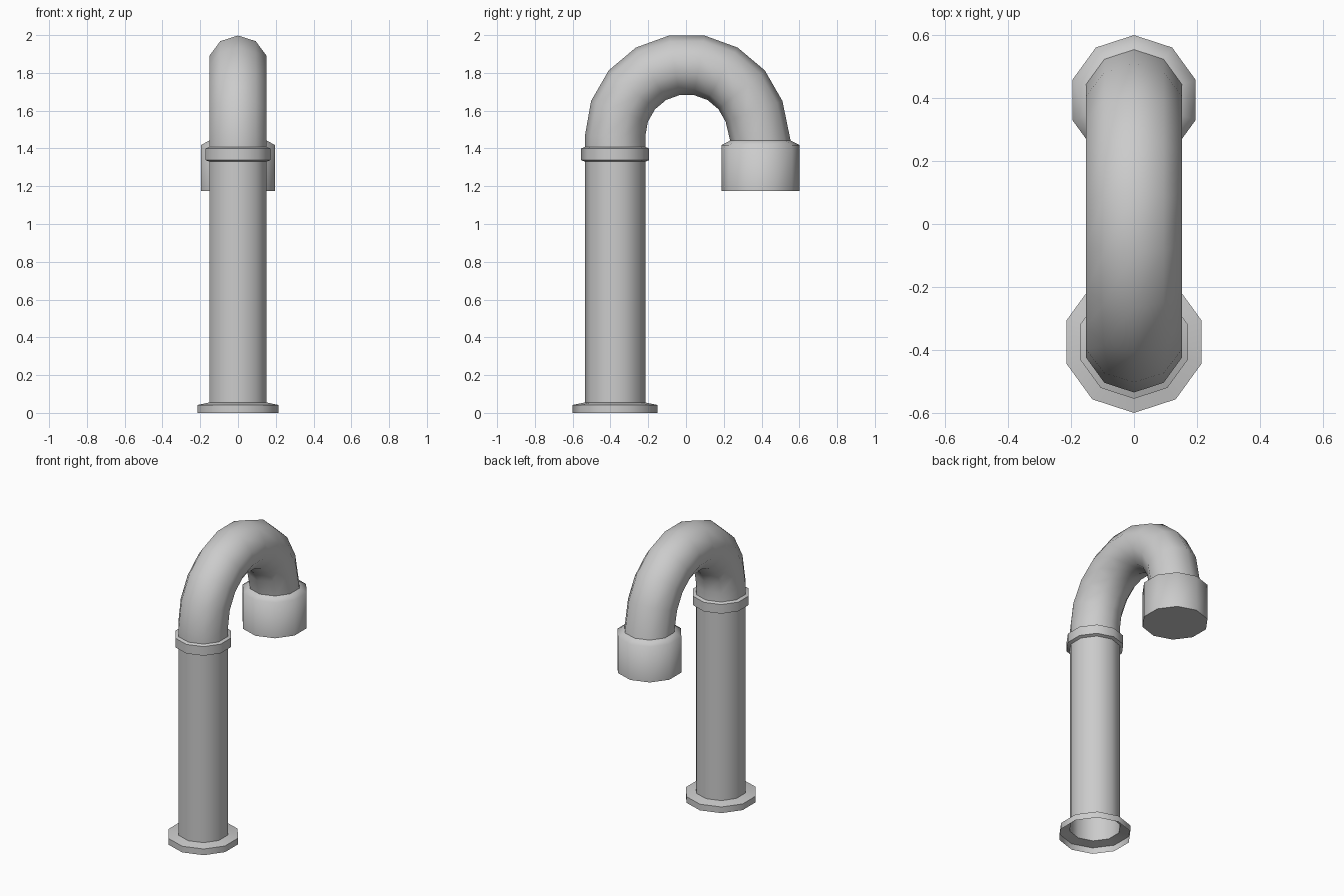
import bpy
import bmesh
import math
from mathutils import Vector

SIDES = 10
COLUMN_Y = -0.375
NOZZLE_Y = 0.394
PIPE_R = 0.16

cube = bpy.data.objects.get("Cube")
if cube:
    bpy.data.objects.remove(cube, do_unlink=True)

# Single painted metal colour
metal = bpy.data.materials.new("grey metal")
metal.use_nodes = True
grey = (0.6, 0.6, 0.6, 1.0)
metal.diffuse_color = grey
metal.node_tree.nodes["Principled BSDF"].inputs["Base Color"].default_value = grey


def sweep(name, rings, smooth_angle=40, cap_start=False):
    """Skin ten-sided rings given as (y, z, radius, tilt in degrees)."""
    bm = bmesh.new()
    loops = []
    for y, z, radius, tilt in rings:
        a = math.radians(tilt)
        out = Vector((0, math.cos(a), math.sin(a)))
        side = Vector((1, 0, 0))
        loop = []
        for j in range(SIDES):
            t = 2 * math.pi * j / SIDES
            offset = (out * math.cos(t) + side * math.sin(t)) * radius
            loop.append(bm.verts.new(Vector((0, y, z)) + offset))
        loops.append(loop)
    for low, high in zip(loops, loops[1:]):
        for j in range(SIDES):
            k = (j + 1) % SIDES
            bm.faces.new((low[j], low[k], high[k], high[j]))
    if cap_start:
        bm.faces.new(loops[0][::-1])
    mesh = bpy.data.meshes.new(name)
    bm.to_mesh(mesh)
    bm.free()
    mesh.materials.append(metal)
    obj = bpy.data.objects.new(name, mesh)
    bpy.context.collection.objects.link(obj)
    bpy.ops.object.select_all(action='DESELECT')
    obj.select_set(True)
    bpy.context.view_layer.objects.active = obj
    bpy.ops.object.shade_smooth_by_angle(angle=math.radians(smooth_angle))
    return obj


def upright(y, profile):
    """Rings around a vertical axis from (radius, z) pairs."""
    return [(y, z, r, 180) for r, z in profile]


# Base flange, open underneath
sweep("base_flange", upright(COLUMN_Y, [(0.225, 0), (0.225, 0.042), (PIPE_R, 0.055)]))

# Straight hollow column
sweep("column", upright(COLUMN_Y, [(PIPE_R, 0.055), (PIPE_R, 1.335)]))

# Collar between column and bend
sweep("collar", upright(COLUMN_Y, [(PIPE_R, 1.33), (0.18, 1.338), (0.18, 1.4), (PIPE_R, 1.408)]))

# Curved pipe over the top
bend = upright(COLUMN_Y, [(PIPE_R, 1.4)])
for step in range(9):
    tilt = 180 - 20 * step
    a = math.radians(tilt)
    bend.append((0.004 + 0.379 * math.cos(a), 1.467 + 0.379 * math.sin(a), PIPE_R, tilt))
bend.append((NOZZLE_Y, 1.44, PIPE_R, 0))
sweep("curved_pipe", bend)

# Wide outlet with closed end
sweep("outlet", upright(NOZZLE_Y, [(0.206, 1.175), (0.206, 1.418), (PIPE_R, 1.442)]),
      smooth_angle=65, cap_start=True)
